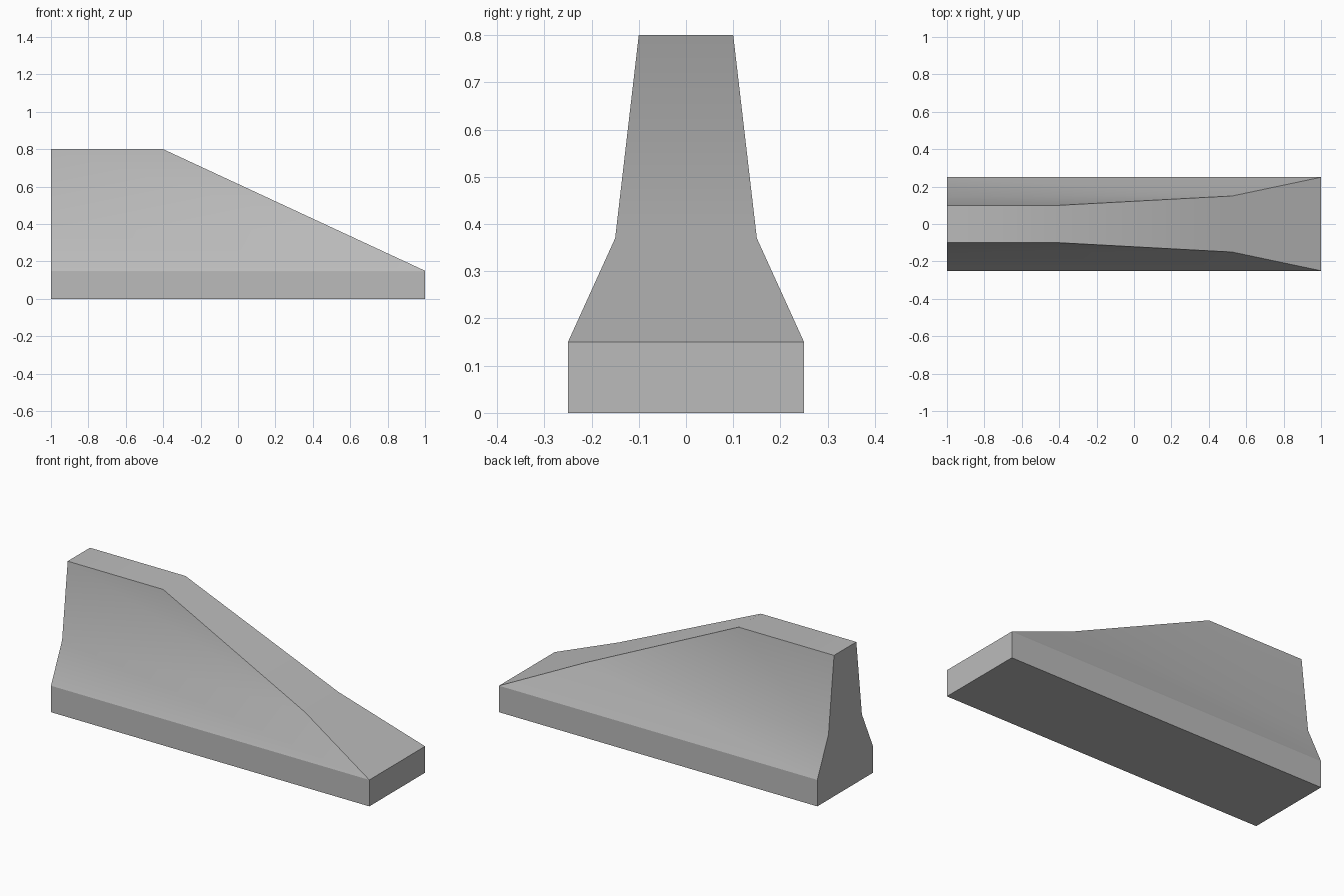
import bpy
import bmesh
from mathutils import Vector

cube = bpy.data.objects.get("Cube")
if cube:
    bpy.data.objects.remove(cube, do_unlink=True)

concrete = bpy.data.materials.new("concrete grey")
concrete.use_nodes = True
colour = (0.5, 0.5, 0.5, 1)
concrete.diffuse_color = colour
concrete.node_tree.nodes["Principled BSDF"].inputs["Base Color"].default_value = colour

# Barrier cross-section: (half width, height), mirrored across y
half = [(0.25, 0), (0.25, 0.15), (0.15, 0.37), (0.1, 0.8)]
outline = half + [(-y, z) for y, z in reversed(half)]

bm = bmesh.new()
end = bm.faces.new([bm.verts.new((-1, y, z)) for y, z in outline])
extruded = bmesh.ops.extrude_face_region(bm, geom=[end], use_keep_orig=True)
bmesh.ops.translate(bm, vec=(2, 0, 0),
                    verts=[g for g in extruded["geom"] if isinstance(g, bmesh.types.BMVert)])

# Slice off the ramp from the top shoulder down to the low end, and cap it
shoulder, toe = Vector((-0.4, 0, 0.8)), Vector((1, 0, 0.15))
run = toe - shoulder
bmesh.ops.bisect_plane(bm, geom=bm.verts[:] + bm.edges[:] + bm.faces[:], dist=1e-4,
                       plane_co=shoulder, plane_no=(-run.z, 0, run.x), clear_outer=True)
bmesh.ops.holes_fill(bm, edges=[e for e in bm.edges if e.is_boundary])
bmesh.ops.recalc_face_normals(bm, faces=bm.faces)


def region(face):
    """Top surfaces and battered sides are smooth; the rest is flat."""
    if face.normal.z > 0.7:
        return "top"
    return "side" if face.normal.z > 0.05 else "flat"


for face in bm.faces:
    face.smooth = True
for edge in bm.edges:
    kinds = [region(f) for f in edge.link_faces]
    edge.smooth = len(kinds) == 2 and kinds[0] == kinds[1] != "flat"

mesh = bpy.data.meshes.new("barrier_end")
bm.to_mesh(mesh)
bm.free()
mesh.materials.append(concrete)
bpy.context.collection.objects.link(bpy.data.objects.new("barrier_end", mesh))
